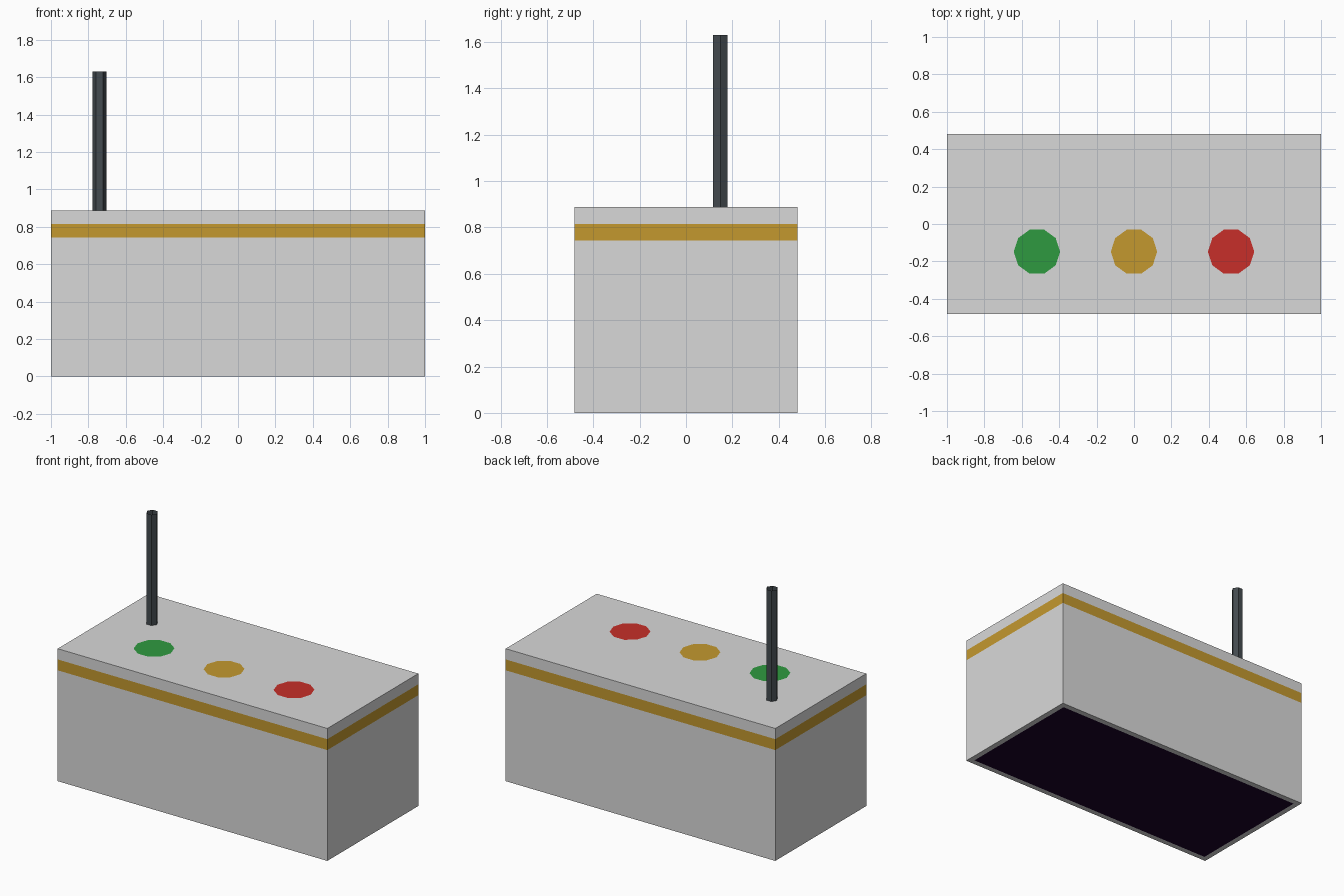
import bpy, bmesh
from math import cos, sin, tau

if "Cube" in bpy.data.objects:
    bpy.data.objects.remove(bpy.data.objects["Cube"])


def lin(c):
    return c / 12.92 if c <= 0.04045 else ((c + 0.055) / 1.055) ** 2.4


def material(name, hex_code):
    m = bpy.data.materials.new(name)
    rgb = [lin(int(hex_code[i:i + 2], 16) / 255) for i in (0, 2, 4)]
    m.diffuse_color = (*rgb, 1)
    m.use_nodes = True
    m.node_tree.nodes["Principled BSDF"].inputs["Base Color"].default_value = m.diffuse_color
    return m


grey = material("light grey", "D9D9D9")
gold = material("gold", "C4992F")
green = material("green", "2F9A40")
red = material("red", "C72F29")
steel = material("dark steel", "444B50")
dark = material("dark underside", "1A0327")


def make(name, bm, *mats):
    me = bpy.data.meshes.new(name)
    bm.to_mesh(me)
    bm.free()
    for m in mats:
        me.materials.append(m)
    ob = bpy.data.objects.new(name, me)
    bpy.context.collection.objects.link(ob)
    return ob


HX, HY, TOP = 1.0, 0.482, 0.888
BAND = (0.743, 0.816)

# Housing: a box cut at two heights, gold between the cuts
bm = bmesh.new()
bmesh.ops.create_cube(bm, size=1)
for v in bm.verts:
    v.co = (v.co.x * 2 * HX, v.co.y * 2 * HY, (v.co.z + 0.5) * TOP)
for z in BAND:
    bmesh.ops.bisect_plane(bm, geom=bm.verts[:] + bm.edges[:] + bm.faces[:],
                           plane_co=(0, 0, z), plane_no=(0, 0, 1))
for f in bm.faces:
    f.material_index = int(BAND[0] < f.calc_center_median().z < BAND[1])

# Underside: inset dark panel in the bottom face
bm.normal_update()
bottom = [f for f in bm.faces if f.normal.z < -0.9]
bmesh.ops.inset_region(bm, faces=bottom, thickness=0.037, use_even_offset=True)
for f in bottom:
    f.material_index = 2
make("housing", bm, grey, gold, dark)

# Lamp discs on the lid
for name, x, mat in (("green_disc", -0.519, green), ("amber_disc", 0, gold),
                     ("red_disc", 0.519, red)):
    bm = bmesh.new()
    bm.faces.new([bm.verts.new((x + 0.124 * cos(tau * i / 10),
                                -0.148 + 0.124 * sin(tau * i / 10), TOP + 0.003))
                  for i in range(10)])
    make(name, bm, mat)

# Antenna: open six-sided tube
bm = bmesh.new()
rings = [[bm.verts.new((-0.741 + 0.037 * cos(tau * i / 6),
                        0.148 + 0.037 * sin(tau * i / 6), z)) for i in range(6)]
         for z in (TOP, 1.631)]
for i in range(6):
    j = (i + 1) % 6
    bm.faces.new((rings[0][i], rings[0][j], rings[1][j], rings[1][i]))
make("antenna", bm, steel)
